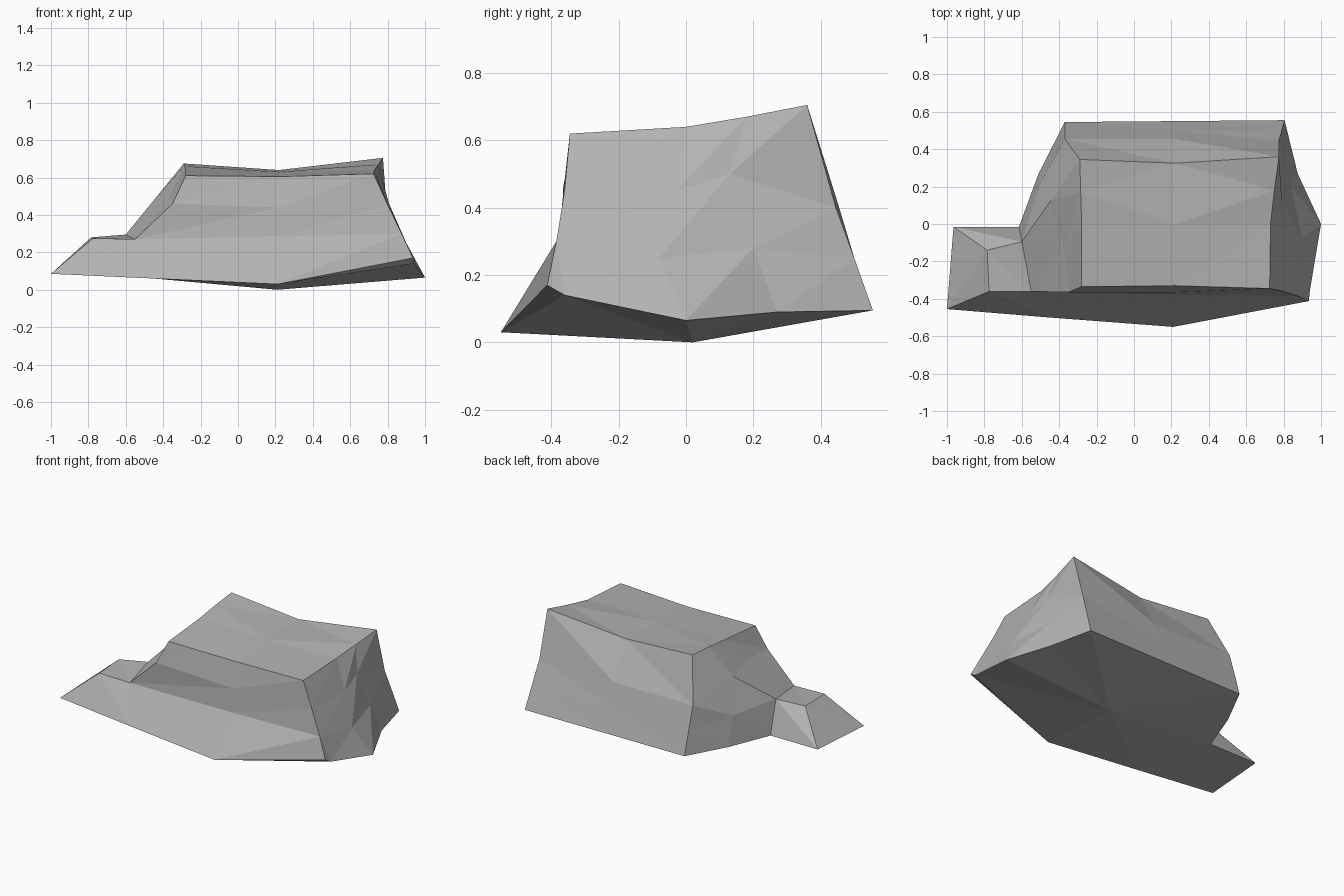
import bpy
import bmesh

cube = bpy.data.objects.get("Cube")
if cube:
    bpy.data.objects.remove(cube, do_unlink=True)

stone = bpy.data.materials.new("stone grey")
stone.use_nodes = True
grey = (0.45, 0.45, 0.45, 1)
stone.diffuse_color = grey
stone.node_tree.nodes["Principled BSDF"].inputs["Base Color"].default_value = grey

# Cross-sections run around the rock: front left, front, front right, right,
# right rear, back right, back, back left, left rear, left
base = [(-.45, -.5, .06), (.21, -.55, .03), (.94, -.36, .14), (1, 0, .065), (.875, .27, .09),
        (.805, .555, .095), (.22, .55, .095), (-.37, .545, .095), (-.51, .27, .09), (-.615, -.015, .085)]
lower = [(-.55, -.36, .27), (.22, -.38, .285), (.875, -.385, .3), (.9, -.08, .25), (.84, .2, .28),
         (.79, .5, .25), (.22, .5, .25), (-.37, .5, .25), (-.5, .22, .28), (-.6, -.095, .295)]
upper = [(-.35, -.365, .46), (.22, -.365, .44), (.8, -.36, .455), (.81, -.03, .45), (.79, .13, .5),
         (.775, .445, .4), (.22, .455, .4), (-.37, .455, .4), (-.445, .125, .485), (-.37, -.13, .49)]
crown = [(-.28, -.335, .61), (.22, -.33, .605), (.725, -.345, .62), (.73, 0, .64), (.75, .18, .67),
         (.775, .36, .705), (.22, .325, .64), (-.29, .345, .675), (-.285, .17, .66), (-.28, 0, .64)]
# Outer end of the low ledge: front foot, rear foot, rear top, front top
ledge_end = [(-1, -.455, .085), (-.965, -.015, .085), (-.785, -.14, .28), (-.775, -.36, .275)]

bm = bmesh.new()


def make_ring(points):
    return [bm.verts.new(point) for point in points]


def bridge(ring_a, ring_b, flip_before=0, skip=None):
    """Join two rings with triangles, mirroring the diagonal partway round."""
    count = len(ring_a)
    for i in range(count):
        if i == skip:
            continue
        j = (i + 1) % count
        a, b, c, d = ring_a[i], ring_a[j], ring_b[j], ring_b[i]
        if i < flip_before:
            triangles = [(a, b, c), (a, c, d)]
        else:
            triangles = [(a, b, d), (b, c, d)]
        for triangle in triangles:
            bm.faces.new(triangle)


# Main block, left open where the ledge grows out
rings = [make_ring(points) for points in (base, lower, upper, crown)]
last = len(base) - 1
for level, (ring_a, ring_b) in enumerate(zip(rings, rings[1:])):
    bridge(ring_a, ring_b, flip_before=5, skip=last if level == 0 else None)

# Underside fans out from its lowest point
bottom, top = rings[0], rings[-1]
lowest = bm.verts.new((.21, .02, 0))
for i, vert in enumerate(bottom):
    bm.faces.new((lowest, vert, bottom[(i + 1) % len(bottom)]))

# Flat top, split into left and right strips
front_left, front, front_right, right, right_rear, back_right, back, back_left, left_rear, left = top
middle = bm.verts.new((.22, 0, .63))
bm.faces.new((front_left, front, middle, left))
bm.faces.new((front, front_right, right, middle))
bm.faces.new((middle, right, right_rear, back_right, back))
bm.faces.new((left, middle, back, back_left, left_rear))

# Ledge at the low side
root = [rings[0][0], rings[0][last], rings[1][last], rings[1][0]]
tip = make_ring(ledge_end)
bridge(root, tip)
bm.faces.new((tip[0], tip[1], tip[2]))
bm.faces.new((tip[0], tip[2], tip[3]))

# Chipped front right corner, pushed out just above the base
corner_edge = bm.edges.get((rings[0][2], rings[1][2]))
new_edge, chip = bmesh.utils.edge_split(corner_edge, rings[0][2], .2)
chip.co = (.935, -.412, .17)

bmesh.ops.triangulate(bm, faces=bm.faces[:])
bmesh.ops.recalc_face_normals(bm, faces=bm.faces[:])

mesh = bpy.data.meshes.new("rock")
bm.to_mesh(mesh)
bm.free()
mesh.materials.append(stone)
rock = bpy.data.objects.new("rock", mesh)
bpy.context.collection.objects.link(rock)
